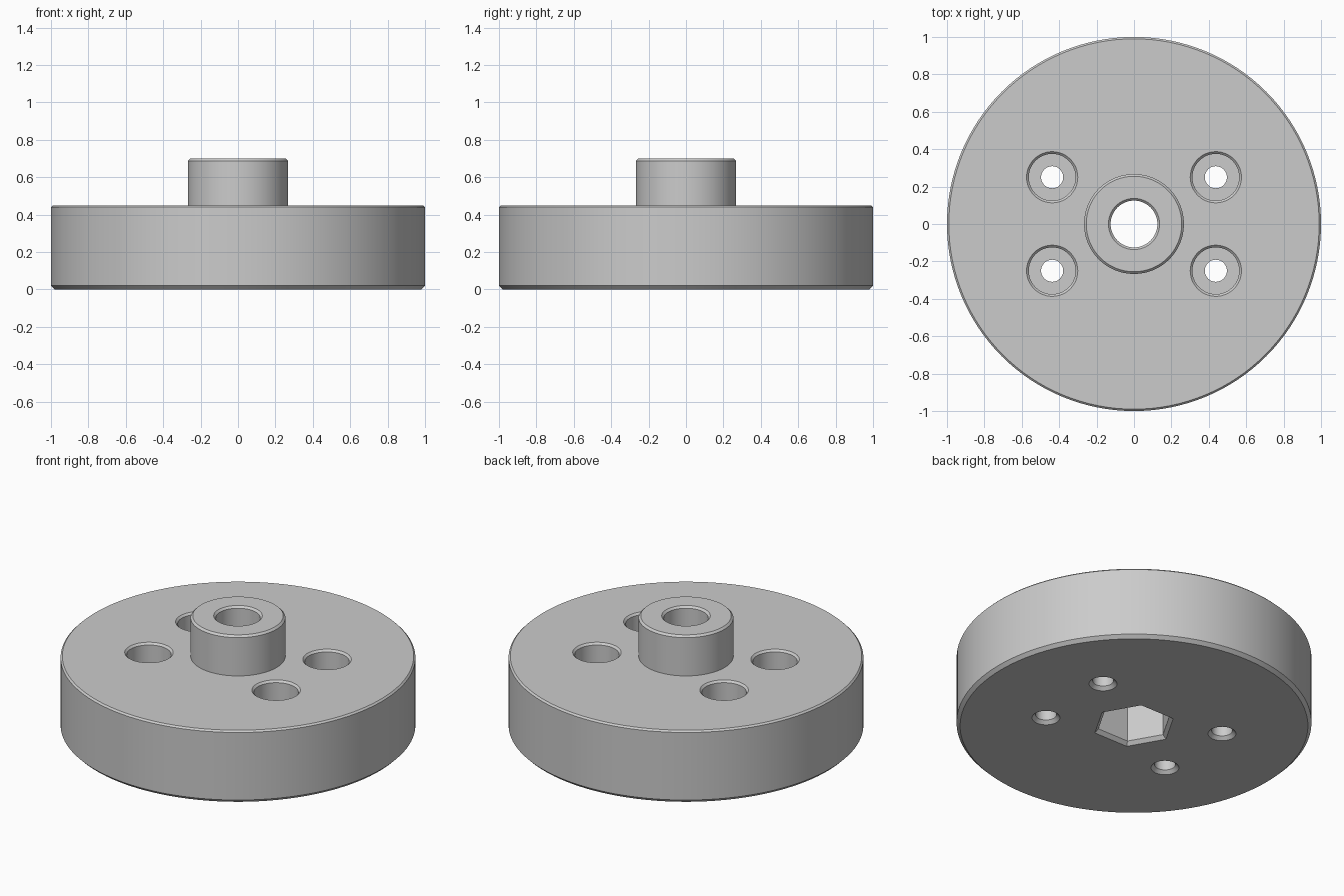
import bpy, bmesh, math

cube = bpy.data.objects.get("Cube")
if cube:
    bpy.data.objects.remove(cube, do_unlink=True)

grey = bpy.data.materials.new("plain_grey")
grey.use_nodes = True
grey.diffuse_color = (0.6, 0.6, 0.6, 1)
grey.node_tree.nodes["Principled BSDF"].inputs["Base Color"].default_value = (0.6, 0.6, 0.6, 1)


def lathe(name, profile, sides, x=0, y=0):
    """Closed solid of revolution from (radius, height) pairs, bottom to top."""
    bm = bmesh.new()
    rings = []
    for r, z in profile:
        angles = [math.tau * i / sides for i in range(sides)]
        rings.append([bm.verts.new((x + r * math.cos(a), y + r * math.sin(a), z)) for a in angles])
    for low, high in zip(rings, rings[1:]):
        for i in range(sides):
            j = (i + 1) % sides
            bm.faces.new((low[i], low[j], high[j], high[i]))
    bm.faces.new(rings[0][::-1])
    bm.faces.new(rings[-1])
    mesh = bpy.data.meshes.new(name)
    bm.to_mesh(mesh)
    bm.free()
    mesh.materials.append(grey)
    obj = bpy.data.objects.new(name, mesh)
    bpy.context.collection.objects.link(obj)
    return obj


HEIGHT, TOP, EPS = 0.70, 0.45, 0.02

# Disc with raised central hub, all rims chamfered
body = lathe("hub_disc", [
    (0.98, 0), (1, 0.02), (1, TOP - 0.01), (0.99, TOP),
    (0.267, TOP), (0.267, HEIGHT - 0.012), (0.255, HEIGHT)], 128)

# Central bore, and hexagonal nut pocket underneath
cutters = [
    lathe("bore_cutter", [(0.125, 0.1), (0.125, HEIGHT - 0.012),
                          (0.125 + EPS, HEIGHT - 0.012 + EPS)], 64),
    lathe("nut_pocket_cutter", [(0.235 + EPS, -EPS), (0.213, 0.022), (0.213, 0.25)], 6)]

# Four counterbored screw holes
for sx in (-1, 1):
    for sy in (-1, 1):
        cutters.append(lathe("screw_hole_cutter", [
            (0.079 + EPS, -EPS), (0.059, 0.02), (0.059, 0.2), (0.125, 0.2),
            (0.125, TOP - 0.012), (0.125 + EPS, TOP - 0.012 + EPS)],
            48, sx * 0.4375, sy * 0.25))

for cutter in cutters:
    cut = body.modifiers.new("cut", "BOOLEAN")
    cut.operation = "DIFFERENCE"
    cut.solver = "EXACT"
    cut.object = cutter

# Bake the cuts and drop the cutters
bpy.context.view_layer.update()
baked = bpy.data.meshes.new_from_object(body.evaluated_get(bpy.context.evaluated_depsgraph_get()))
body.modifiers.clear()
body.data = baked
for cutter in cutters:
    bpy.data.objects.remove(cutter, do_unlink=True)

bpy.ops.object.select_all(action="DESELECT")
body.select_set(True)
bpy.context.view_layer.objects.active = body
bpy.ops.object.shade_smooth_by_angle(angle=math.radians(25))
